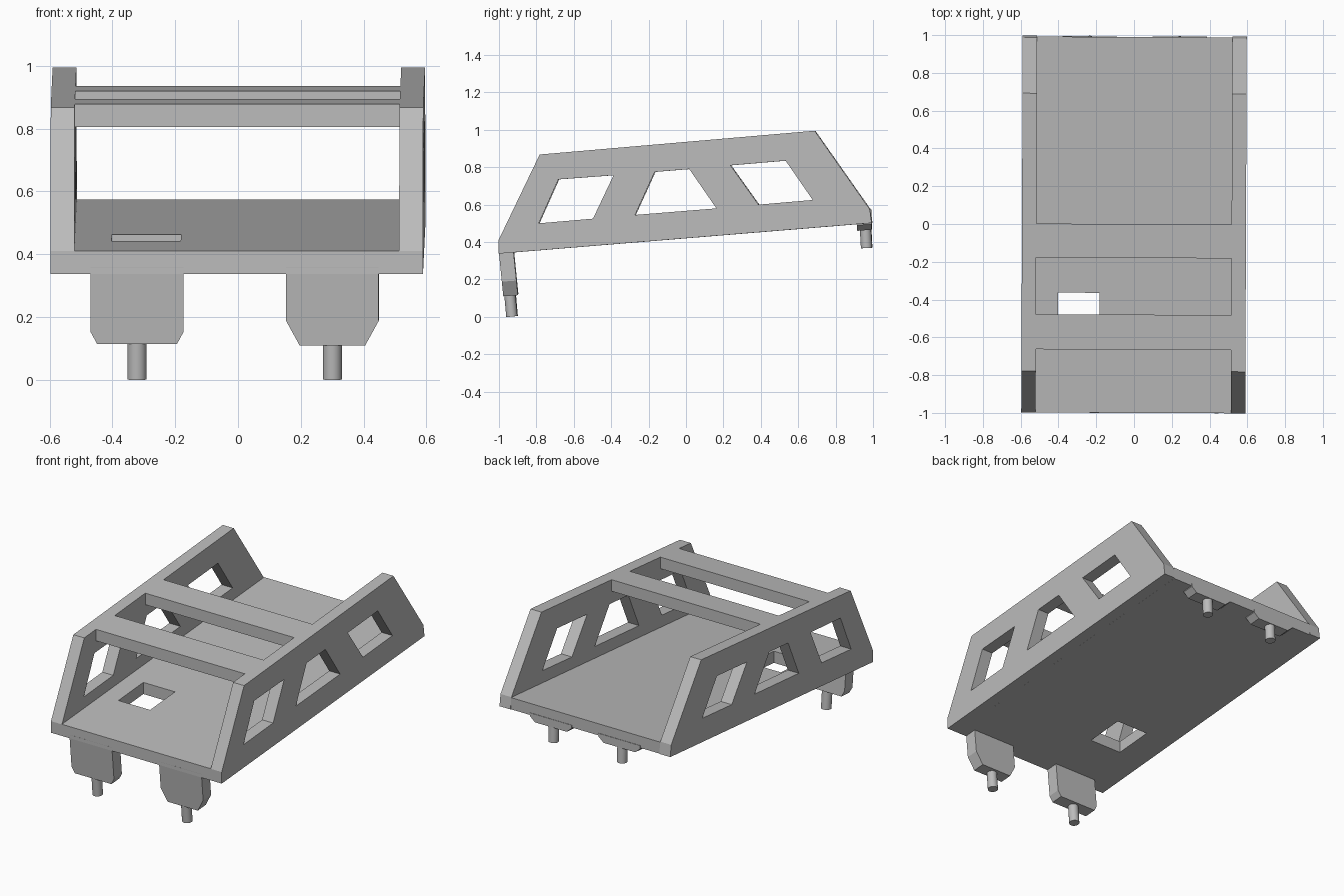
import bpy, bmesh
from mathutils import Vector, Matrix

if "Cube" in bpy.data.objects:
    bpy.data.objects.remove(bpy.data.objects["Cube"], do_unlink=True)

grey = bpy.data.materials.new("plain_grey")
grey.use_nodes = True
colour = (0.5, 0.5, 0.5, 1)
grey.diffuse_color = colour
grey.node_tree.nodes["Principled BSDF"].inputs["Base Color"].default_value = colour

YAW = Matrix.Rotation(-0.004, 4, "Z")
SLOPE = 0.082


def finish(bm, name):
    """Turn a bmesh into a grey object with the slight overall yaw."""
    bmesh.ops.recalc_face_normals(bm, faces=bm.faces[:])
    bm.transform(YAW)
    mesh = bpy.data.meshes.new(name)
    bm.to_mesh(mesh)
    bm.free()
    mesh.materials.append(grey)
    obj = bpy.data.objects.new(name, mesh)
    bpy.context.collection.objects.link(obj)
    return obj


def extruded(name, loops, place, depth):
    """Fill an outline with optional holes, then extrude it along depth."""
    bm = bmesh.new()
    for loop in loops:
        verts = [bm.verts.new(place(a, b)) for a, b in loop]
        for v, w in zip(verts, verts[1:] + verts[:1]):
            bm.edges.new((v, w))
    bmesh.ops.triangle_fill(bm, edges=bm.edges[:], use_beauty=True)
    out = bmesh.ops.extrude_face_region(bm, geom=bm.faces[:])
    moved = [g for g in out["geom"] if isinstance(g, bmesh.types.BMVert)]
    bmesh.ops.translate(bm, verts=moved, vec=Vector(depth))
    return finish(bm, name)


def rect(x0, x1, y0, y1):
    return [(x0, y0), (x1, y0), (x1, y1), (x0, y1)]


def pin(name, top, bottom, radius=0.03):
    """Round peg between two points."""
    top, bottom = Vector(top), Vector(bottom)
    axis = top - bottom
    turn = axis.to_track_quat("Z", "Y").to_matrix().to_4x4()
    bm = bmesh.new()
    bmesh.ops.create_cone(bm, cap_ends=True, segments=32, radius1=radius, radius2=radius,
                          depth=axis.length,
                          matrix=Matrix.Translation((top + bottom) / 2) @ turn)
    obj = finish(bm, name)
    for poly in obj.data.polygons:
        poly.use_smooth = len(poly.vertices) == 4


# Side panels with three slanted windows each
outline = [(-1, 0.338), (-1, 0.41), (-0.78, 0.868), (0.69, 0.995), (0.985, 0.575), (0.995, 0.502)]
windows = [
    [(-0.785, 0.5), (-0.68, 0.735), (-0.385, 0.757), (-0.495, 0.525)],
    [(-0.27, 0.545), (-0.165, 0.775), (0.02, 0.79), (0.165, 0.58)],
    [(0.24, 0.81), (0.535, 0.835), (0.68, 0.625), (0.39, 0.6)],
]
INNER, OUTER = 0.517, 0.593
for side, s in (("left", 1), ("right", -1)):
    extruded(side + "_panel", [outline] + windows,
             lambda y, z: (s * INNER, y, z), (s * (OUTER - INNER), 0, 0))

# Sloping floor with a rectangular opening
extruded("floor", [rect(-INNER, INNER, -1, 0.99), rect(-0.4, -0.18, -0.61, -0.365)],
         lambda x, y: (x, y, 0.338 + SLOPE * (y + 1)), (0, 0, 0.073))

# Two flat cross bars between the panel tops
for name, y0, y1 in (("front_crossbar", -0.665, -0.48), ("middle_crossbar", -0.18, 0.0)):
    extruded(name, [rect(-INNER, INNER, y0, y1)],
             lambda x, y: (x, y, 0.868 + 0.0864 * (y + 0.78)), (0, 0, -0.072))

# Front feet: leaning plates with chamfered lower corners, plus pins
for name, x0, x1, cut, rise, base in (("right", -0.465, -0.17, 0.02, 0.037, 0.115),
                                      ("left", 0.157, 0.452, 0.043, 0.078, 0.11)):
    shape = [(x0, 0.36), (x0, base + rise), (x0 + cut, base), (x1 - cut, base),
             (x1, base + rise), (x1, 0.36)]
    extruded("front_" + name + "_foot", [shape],
             lambda x, z: (x, -0.998 + 0.1 * (0.338 - z), z), (0, 0.078, 0.006))
    mid = (x0 + x1) / 2
    pin("front_" + name + "_pin", (mid, -0.941, 0.125), (mid, -0.93, 0.002))

# Back feet: shallow plates with chamfered lower corners, plus pins
for name, mid in (("right", -0.238), ("left", 0.238)):
    shape = [(mid - 0.145, 0.51), (mid - 0.145, 0.49), (mid - 0.11, 0.46),
             (mid + 0.11, 0.46), (mid + 0.145, 0.49), (mid + 0.145, 0.51)]
    extruded("back_" + name + "_foot", [shape],
             lambda x, z: (x, 0.917, z), (0, 0.076, 0.006))
    pin("back_" + name + "_pin", (mid, 0.96, 0.48), (mid, 0.966, 0.368))
